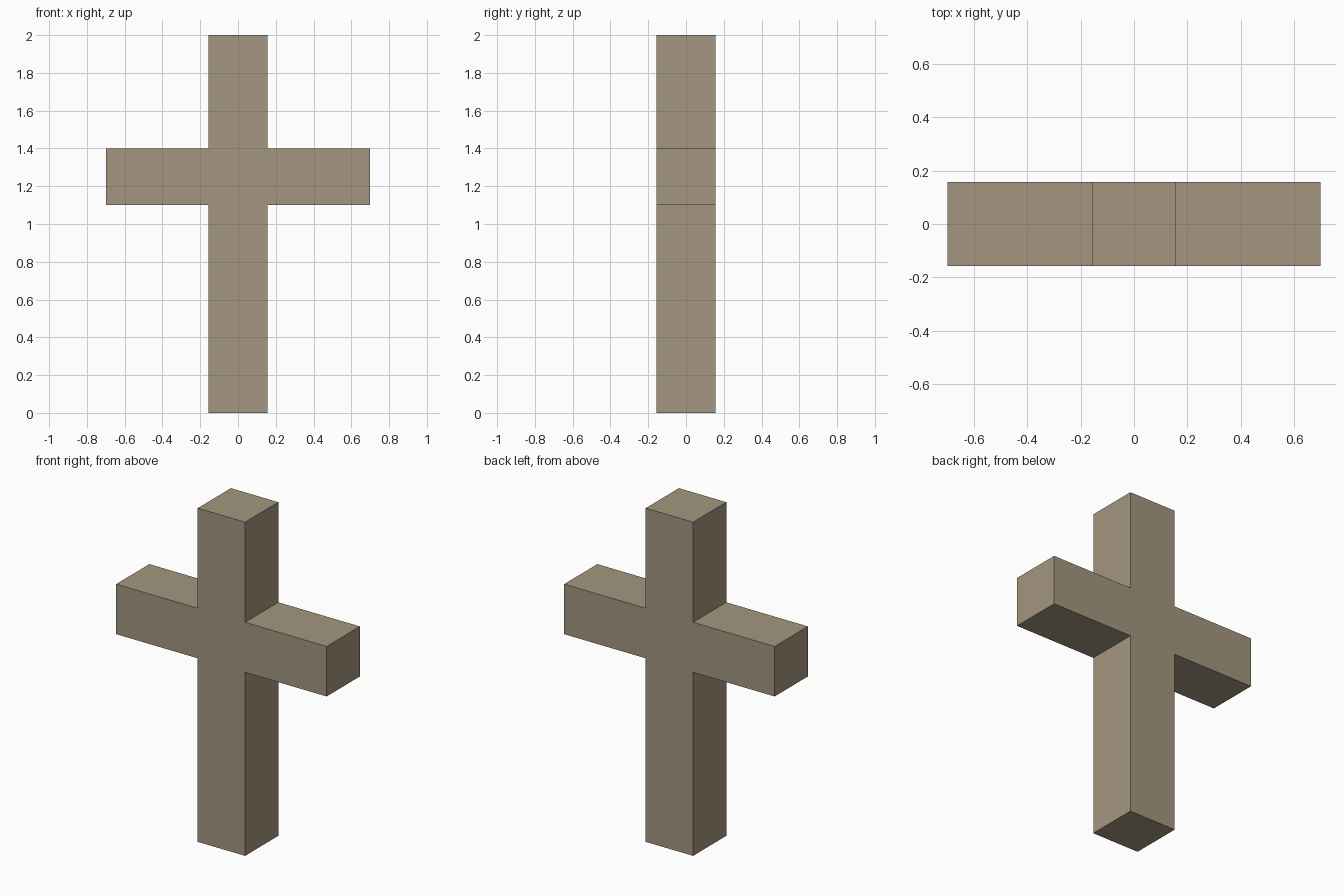
import bpy
import bmesh

if "Cube" in bpy.data.objects:
    bpy.data.objects.remove(bpy.data.objects["Cube"], do_unlink=True)

HALF_POST = 0.157
HALF_ARM = 0.698
ARM_BOTTOM, ARM_TOP, HEIGHT = 1.10, 1.40, 2.0

# Weathered stone colour
stone = bpy.data.materials.new("warm_stone")
stone.use_nodes = True
colour = (0.366, 0.305, 0.212, 1.0)
stone.diffuse_color = colour
stone.node_tree.nodes["Principled BSDF"].inputs["Base Color"].default_value = colour

# Half outline of the cross, mirrored to close the profile
right_side = [
    (HALF_POST, 0), (HALF_POST, ARM_BOTTOM), (HALF_ARM, ARM_BOTTOM),
    (HALF_ARM, ARM_TOP), (HALF_POST, ARM_TOP), (HALF_POST, HEIGHT),
]
outline = right_side + [(-x, z) for x, z in reversed(right_side)]

# Extrude the front profile through to the back
bm = bmesh.new()
front = bm.faces.new([bm.verts.new((x, -HALF_POST, z)) for x, z in outline])
extruded = bmesh.ops.extrude_face_region(bm, geom=[front], use_keep_orig=True)
back_verts = [g for g in extruded["geom"] if isinstance(g, bmesh.types.BMVert)]
bmesh.ops.translate(bm, verts=back_verts, vec=(0, 2 * HALF_POST, 0))
bmesh.ops.recalc_face_normals(bm, faces=bm.faces)

mesh = bpy.data.meshes.new("stone_cross")
bm.to_mesh(mesh)
bm.free()
mesh.materials.append(stone)
cross = bpy.data.objects.new("stone_cross", mesh)
bpy.context.collection.objects.link(cross)
